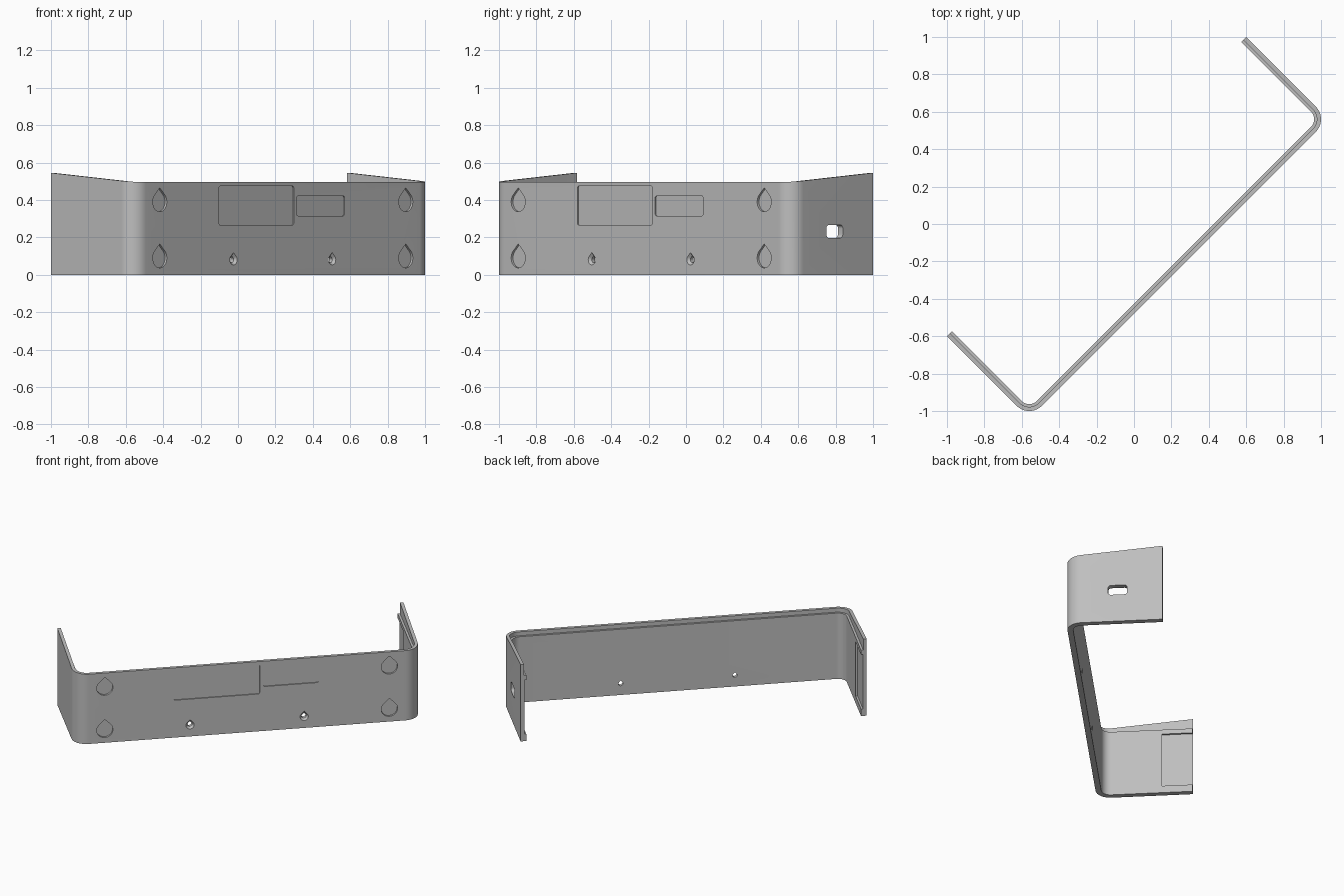
import bpy, bmesh, math
from mathutils import Matrix

cube = bpy.data.objects.get("Cube")
if cube:
    bpy.data.objects.remove(cube, do_unlink=True)

# Local frame: x along the long panel, y from the panel towards the arm tips
HALF = 1.131           # outer half length
FACE = -0.339          # outer face of the long panel
TIP = 0.283            # arm tips
WALL = 0.037
RIM = 0.022            # wall left above the inner ledge
BEND = 0.096           # outer bend radius
LEDGE = 0.467

grey = bpy.data.materials.new("satin grey")
grey.use_nodes = True
colour = (0.52, 0.52, 0.52, 1)
grey.diffuse_color = colour
grey.node_tree.nodes["Principled BSDF"].inputs["Base Color"].default_value = colour


def make_object(name, bm):
    bmesh.ops.recalc_face_normals(bm, faces=bm.faces)
    mesh = bpy.data.meshes.new(name)
    bm.to_mesh(mesh)
    bm.free()
    mesh.materials.append(grey)
    obj = bpy.data.objects.new(name, mesh)
    bpy.context.collection.objects.link(obj)
    return obj


def skin(rings):
    """Closed solid through a list of equal rings of points."""
    bm = bmesh.new()
    loops = [[bm.verts.new(p) for p in ring] for ring in rings]
    for a, b in zip(loops, loops[1:]):
        for i in range(len(a)):
            j = (i + 1) % len(a)
            bm.faces.new((a[i], a[j], b[j], b[i]))
    bm.faces.new(loops[0])
    bm.faces.new(loops[-1])
    return bm


def teardrop(cx, cz, r, steps=28):
    """Circle with a pointed top, as (across, up) points."""
    start = math.radians(135)
    arc = [start + math.radians(270) * i / steps for i in range(steps + 1)]
    pts = [(cx + r * math.cos(a), cz + r * math.sin(a)) for a in arc]
    return pts + [(cx, cz + r * math.sqrt(2))]


def rounded_rect(x0, x1, z0, z1, r, steps=6):
    pts = []
    corners = [(x1 - r, z1 - r), (x0 + r, z1 - r), (x0 + r, z0 + r), (x1 - r, z0 + r)]
    for k, (cx, cz) in enumerate(corners):
        for i in range(steps + 1):
            a = math.pi / 2 * (k + i / steps)
            pts.append((cx + r * math.cos(a), cz + r * math.sin(a)))
    return pts


def cut_panel(front, y0, y1, back=None):
    """Cut through the long panel's face, tapering to a second outline if given."""
    cut(skin([[(x, y0, z) for x, z in front], [(x, y1, z) for x, z in back or front]]))


def cut_arm(outline, x0, x1):
    cut(skin([[(x, y, z) for y, z in outline] for x in (x0, x1)]))


def cut(bm):
    cutter = make_object("cutter", bm)
    cutter.hide_render = True
    mod = bracket.modifiers.new("cut", "BOOLEAN")
    mod.operation = "DIFFERENCE"
    mod.solver = "EXACT"
    mod.object = cutter
    bpy.ops.object.modifier_apply(modifier=mod.name)
    bpy.data.objects.remove(cutter, do_unlink=True)


# Bracket body: stepped wall profile swept round the U, top rising to the tips
stations = [(-HALF, TIP, 1, 0)]
for side in (-1, 1):
    for i in range(17):
        a = math.pi / 2 * i / 16
        if side > 0:
            a = math.pi / 2 - a
        nx, ny = -side * math.cos(a), math.sin(a)
        stations.append((side * (HALF - BEND) - BEND * nx, FACE + BEND - BEND * ny, nx, ny))
stations.append((HALF, TIP, -1, 0))


def wall_ring(x, y, nx, ny):
    top = 0.495 + 0.08 * (y - FACE)
    profile = [(0, 0), (WALL, 0), (WALL, LEDGE), (RIM, LEDGE), (RIM, top), (0, top)]
    return [(x + nx * d, y + ny * d, z) for d, z in profile]


bracket = make_object("bracket_body", skin([wall_ring(*s) for s in stations]))
bpy.context.view_layer.objects.active = bracket
bracket.select_set(True)

# Shallow teardrop pockets near the bends
for x in (-0.93, 0.93):
    for z in (0.09, 0.39):
        cut_panel(teardrop(x, z, 0.053), FACE - 0.02, FACE + 0.014)

# Countersunk teardrop screw holes
for x in (-0.373, 0.373):
    cut_panel(teardrop(x, 0.08, 0.029), FACE - 0.002, FACE + 0.014, teardrop(x, 0.08, 0.015))
    cut_panel(teardrop(x, 0.08, 0.015), FACE - 0.02, FACE + 0.06)

# Shallow rectangular label recesses
cut_panel(rounded_rect(-0.482, 0.083, 0.265, 0.475, 0.012), FACE - 0.02, FACE + 0.007)
cut_panel(rounded_rect(0.105, 0.468, 0.315, 0.422, 0.012), FACE - 0.02, FACE + 0.007)

# Cable slot through one arm
cut_arm(rounded_rect(-0.07, 0.055, 0.197, 0.267, 0.02), HALF - 0.08, HALF + 0.03)

# Inner recesses at the arm tips
tip_recess = [(0.085, 0.05), (TIP + 0.02, 0.05), (TIP + 0.02, 0.435), (0.085, 0.435)]
for side in (-1, 1):
    cut_arm(tip_recess, side * (HALF - WALL - 0.02), side * (HALF - WALL + 0.013))

# Turn the bracket to stand diagonally
bracket.data.transform(Matrix.Rotation(math.radians(45), 4, "Z"))
bpy.ops.object.shade_smooth_by_angle(angle=math.radians(30))
